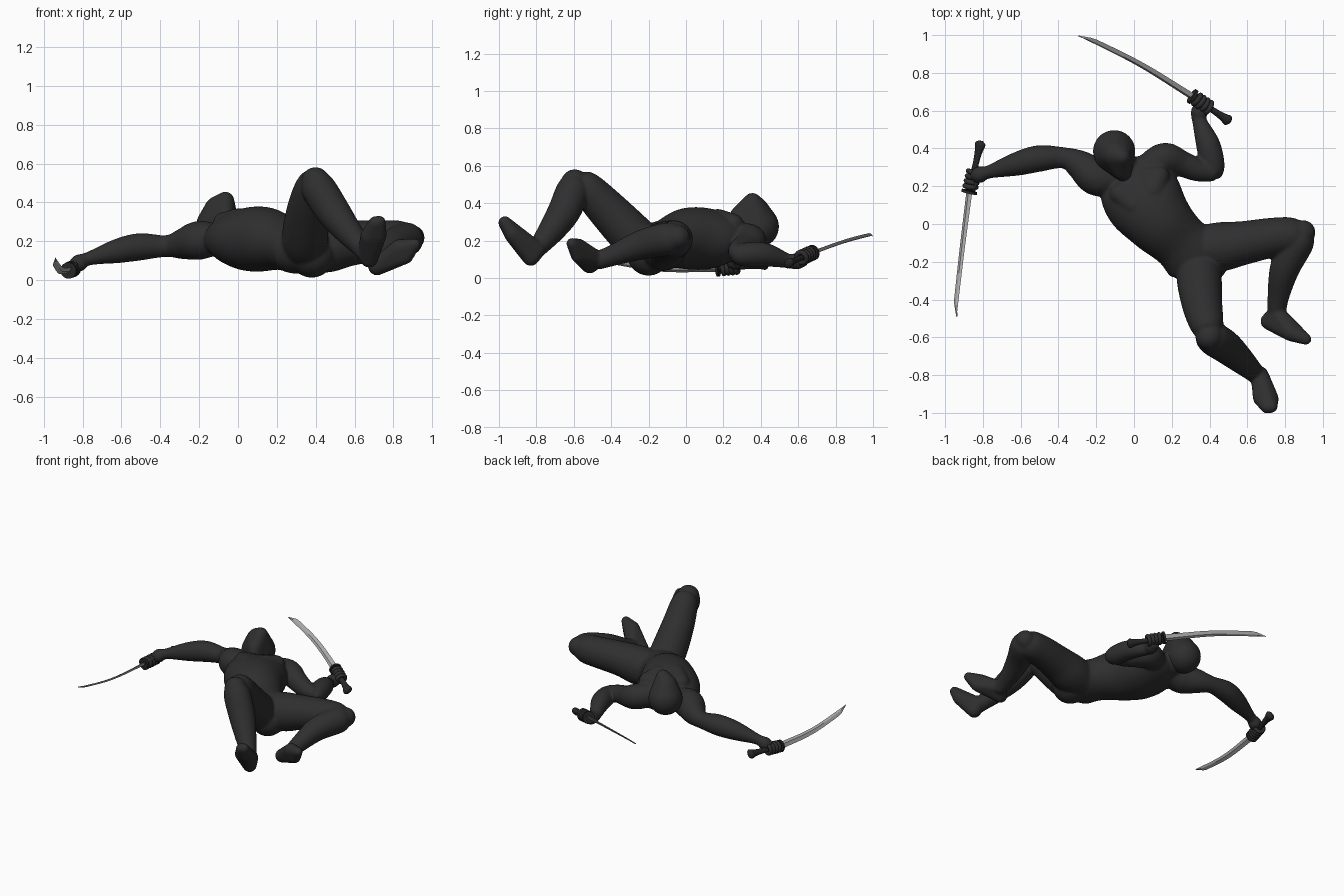
import bpy, bmesh, math
from mathutils import Vector, Matrix

if "Cube" in bpy.data.objects:
    bpy.data.objects.remove(bpy.data.objects["Cube"])


def material(name, v):
    m = bpy.data.materials.new(name)
    m.diffuse_color = (v, v, v, 1)
    m.use_nodes = True
    m.node_tree.nodes["Principled BSDF"].inputs["Base Color"].default_value = m.diffuse_color
    return m


CLOTH = material("dark cloth", 0.028)
STEEL = material("steel", 0.42)
WRAP = material("black wrap", 0.02)


def finish(bm, name, mat, smooth=True):
    bmesh.ops.recalc_face_normals(bm, faces=bm.faces)
    me = bpy.data.meshes.new(name)
    bm.to_mesh(me)
    bm.free()
    me.materials.append(mat)
    for p in me.polygons:
        p.use_smooth = smooth
    ob = bpy.data.objects.new(name, me)
    bpy.context.collection.objects.link(ob)
    return ob


def spline(pts, n):
    """Catmull-Rom interpolation of equal-length tuples."""
    vs = [Vector(p) for p in pts]
    vs = [2 * vs[0] - vs[1]] + vs + [2 * vs[-1] - vs[-2]]
    out = []
    for i in range(1, len(vs) - 2):
        a, b, c, d = vs[i - 1:i + 3]
        for k in range(n):
            t = k / n
            out.append(0.5 * (2 * b + (c - a) * t + (2 * a - 5 * b + 4 * c - d) * t * t
                              + (3 * b - a - 3 * c + d) * t ** 3))
    return out + [vs[-2]]


def tube(bm, pts, ref=(0, 0, 1), seg=24, n=6):
    """Loft through (x, y, z, half width along ref, half depth)."""
    pts = [tuple(p) if len(p) == 5 else (*p, p[3]) for p in pts]
    s = spline(pts, n)
    pos = [Vector(p[:3]) for p in s]
    rings = []
    for i, p in enumerate(s):
        t = (pos[min(i + 1, len(s) - 1)] - pos[max(i - 1, 0)]).normalized()
        u = Vector(ref)
        u = (u - t * u.dot(t)).normalized()
        v = t.cross(u)
        rings.append([bm.verts.new(pos[i] + u * p[3] * math.cos(a) + v * p[4] * math.sin(a))
                      for a in (math.tau * k / seg for k in range(seg))])
    for a, b in zip(rings, rings[1:]):
        for k in range(seg):
            bm.faces.new((a[k], a[(k + 1) % seg], b[(k + 1) % seg], b[k]))
    bm.faces.new(rings[0][::-1])
    bm.faces.new(rings[-1])


def ball(bm, x, y, z, r):
    bmesh.ops.create_icosphere(bm, subdivisions=3, radius=r, matrix=Matrix.Translation((x, y, z)))


def hull(bm, balls):
    """Convex skin round several balls."""
    tmp = bmesh.new()
    for b in balls:
        ball(tmp, *b)
    res = bmesh.ops.convex_hull(tmp, input=tmp.verts)
    inner = [g for g in res["geom_interior"] if isinstance(g, bmesh.types.BMVert)]
    bmesh.ops.delete(tmp, geom=inner, context='VERTS')
    me = bpy.data.meshes.new("tmp")
    tmp.to_mesh(me)
    tmp.free()
    bm.from_mesh(me)
    bpy.data.meshes.remove(me)


body = bmesh.new()
# torso
tube(body, [(-.06, .32, .24, .06, .05), (-.015, .25, .215, .18, .11), (.05, .13, .21, .21, .16),
            (.14, .01, .21, .18, .165), (.24, -.09, .185, .155, .135),
            (.32, -.17, .16, .165, .13), (.37, -.24, .14, .1, .1)], ref=(.79, .61, 0), seg=40)
# chest muscles
hull(body, [(-.07, .16, .29, .06), (.0, .1, .31, .06), (-.02, .2, .29, .05)])
hull(body, [(.13, .25, .285, .06), (.1, .17, .31, .06), (.06, .25, .285, .05)])
# neck
tube(body, [(-.03, .24, .21, .09), (-.06, .3, .24, .08), (-.08, .36, .28, .08)])
# arms down to the palms
tube(body, [(-.1, .23, .21, .08), (-.2, .25, .205, .1), (-.29, .315, .185, .078), (-.37, .35, .175, .056),
            (-.5, .347, .172, .07), (-.62, .318, .15, .063), (-.77, .275, .11, .035),
            (-.815, .262, .09, .045), (-.85, .25, .07, .034)])
tube(body, [(.06, .28, .22, .08), (.16, .345, .2, .085), (.25, .32, .17, .07),
            (.34, .285, .15, .06), (.43, .27, .135, .045)])
tube(body, [(.41, .255, .13, .04), (.418, .3, .125, .062), (.392, .42, .125, .064),
            (.345, .55, .09, .038), (.345, .59, .09, .045), (.36, .64, .1, .034)])
ball(body, .435, .275, .13, .038)
# hips
ball(body, .38, -.2, .13, .118)
# bent-out leg
tube(body, [(.34, -.13, .16, .12), (.46, -.12, .17, .13), (.58, -.1, .19, .116), (.74, -.07, .205, .104),
            (.85, -.06, .21, .094), (.915, -.05, .215, .06)])
ball(body, .895, -.045, .218, .066)
tube(body, [(.9, -.03, .22, .06), (.868, -.09, .21, .088), (.8, -.23, .18, .08),
            (.765, -.38, .125, .058), (.755, -.48, .09, .048)])
# raised leg
tube(body, [(.35, -.2, .15, .11), (.345, -.28, .22, .12), (.36, -.42, .365, .108),
            (.385, -.53, .48, .09), (.4, -.575, .515, .066)])
ball(body, .398, -.595, .508, .074)
tube(body, [(.385, -.56, .515, .06), (.412, -.6, .475, .088), (.485, -.65, .36, .088),
            (.56, -.715, .26, .073), (.64, -.79, .165, .052), (.665, -.82, .13, .045)])
# feet
hull(body, [(.715, -.515, .07, .046), (.755, -.475, .1, .045), (.83, -.575, .165, .046),
            (.865, -.58, .12, .036), (.91, -.61, .185, .03)])
hull(body, [(.675, -.83, .11, .046), (.665, -.8, .15, .048), (.675, -.92, .225, .046),
            (.72, -.925, .235, .046), (.705, -.97, .295, .034), (.728, -.968, .3, .032)])
body_ob = finish(body, "body_suit", CLOTH)

# hooded head
head = bmesh.new()
hull(head, [(-.105, .385, .275, .113), (-.065, .355, .41, .046), (-.065, .28, .335, .046),
            (-.055, .265, .3, .042), (-.1, .37, .36, .075)])
head_ob = finish(head, "hooded_head", CLOTH)

for ob in (body_ob, head_ob):
    m = ob.modifiers.new("blend", 'REMESH')
    m.mode = 'VOXEL'
    m.voxel_size = .009
    m.use_smooth_shade = True
    m = ob.modifiers.new("soften", 'SMOOTH')
    m.factor = .5
    m.iterations = 5


def ring(bm, centre, axis, major, minor):
    """Closed finger curl round an axis."""
    q = Vector(axis).to_track_quat('Z', 'Y')
    n, k = 16, 8
    vs = [[bm.verts.new(Vector(centre) + q @ Vector((
        (major + minor * math.cos(b)) * math.cos(a), (major + minor * math.cos(b)) * math.sin(a),
        minor * math.sin(b)))) for b in (math.tau * j / k for j in range(k))]
        for a in (math.tau * i / n for i in range(n))]
    for i in range(n):
        for j in range(k):
            bm.faces.new((vs[i][j], vs[(i + 1) % n][j], vs[(i + 1) % n][(j + 1) % k], vs[i][(j + 1) % k]))


def sword(side, pommel, base, mid, tip, w):
    pommel, base = Vector(pommel), Vector(base)
    axis = (base - pommel).normalized()
    w = Vector(w)
    w = (w - axis * w.dot(axis)).normalized()   # from edge to spine
    nrm = axis.cross(w)
    # wrapped handle flaring to the pommel
    bm = bmesh.new()
    st = [(0, .012, .01), (.06, .033, .024), (.2, .024, .018), (.45, .018, .014), (1, .02, .015)]
    tube(bm, [(*pommel.lerp(base, t), a, b) for t, a, b in st], ref=w, seg=10, n=3)
    finish(bm, side + "_sword_handle", WRAP)
    # guard
    bm = bmesh.new()
    bmesh.ops.create_cone(bm, cap_ends=True, segments=20, radius1=.042, radius2=.042, depth=.014,
                          matrix=Matrix.Translation(base) @ axis.to_track_quat('Z', 'Y').to_matrix().to_4x4())
    finish(bm, side + "_sword_guard", WRAP, False)
    # curved blade with ridge
    bm = bmesh.new()
    pts = spline([base, mid, tip], 12)
    rows = []
    for i, p in enumerate(pts):
        t = i / (len(pts) - 1)
        h = .023 - .006 * t
        low = -h if t < .9 else -h + 1.8 * h * (t - .9) / .1
        th = .009 - .005 * t
        rows.append([bm.verts.new(p + w * a + nrm * b) for a, b in
                     ((h, 0), ((h + low) / 2 + .003, th), (low, 0), ((h + low) / 2 + .003, -th))])
    for a, b in zip(rows, rows[1:]):
        for k in range(4):
            bm.faces.new((a[k], a[(k + 1) % 4], b[(k + 1) % 4], b[k]))
    bm.faces.new(rows[0])
    bm.faces.new(rows[-1])
    finish(bm, side + "_sword_blade", STEEL, False)
    # fingers and thumb
    bm = bmesh.new()
    for i in range(4):
        ring(bm, base - axis * (.03 + .025 * i), axis + nrm * .15 * (i - 1.5) / 2, .03, .0135)
    c = base - axis * .02
    hull(bm, [(*(c + w * .028), .012), (*(c - axis * .06 + w * .036), .014)])
    finish(bm, side + "_fingers", CLOTH)


sword("right", (-.81, .44, .075), (-.872, .17, .05), (-.912, -.15, .05), (-.95, -.485, .102), (.68, 0, .73))
sword("left", (.51, .54, .075), (.31, .675, .135), (.025, .85, .197), (-.285, 1.005, .238), (-.25, -.58, -.6))
